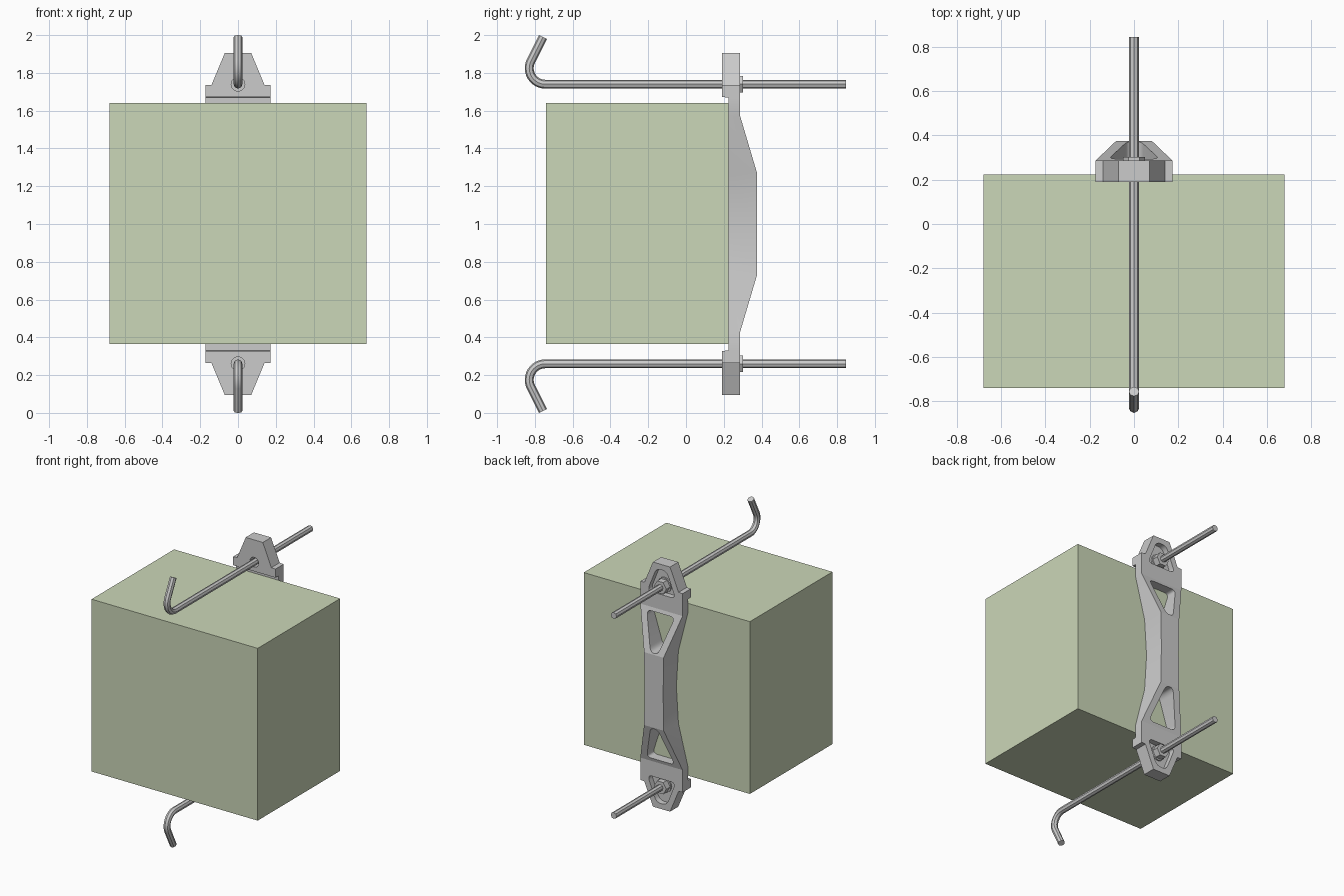
import bpy, bmesh
from math import radians, sin, cos, pi
from mathutils import Vector

if "Cube" in bpy.data.objects:
    bpy.data.objects.remove(bpy.data.objects["Cube"])


def mesh_object(name, bm):
    bmesh.ops.recalc_face_normals(bm, faces=bm.faces)
    me = bpy.data.meshes.new(name)
    bm.to_mesh(me)
    bm.free()
    ob = bpy.data.objects.new(name, me)
    bpy.context.collection.objects.link(ob)
    return ob


def select_only(ob):
    bpy.ops.object.select_all(action='DESELECT')
    ob.select_set(True)
    bpy.context.view_layer.objects.active = ob


def smooth(ob, deg):
    select_only(ob)
    bpy.ops.object.shade_smooth_by_angle(angle=radians(deg))


def flip(pts):
    return [(x, 2 - z) for x, z in pts]


def circle(z, r, n):
    return [(r * cos(2 * pi * i / n), z + r * sin(2 * pi * i / n)) for i in range(n)]


def rounded(pts, r, seg=9):
    # replace each corner with a short curve
    out = []
    for i, p in enumerate(pts):
        p = Vector(p)
        a = Vector(pts[i - 1]) - p
        b = Vector(pts[(i + 1) % len(pts)]) - p
        a = p + a.normalized() * min(r, a.length * 0.45)
        b = p + b.normalized() * min(r, b.length * 0.45)
        for k in range(seg + 1):
            t = k / seg
            out.append(tuple(a * (1 - t) ** 2 + p * 2 * t * (1 - t) + b * t * t))
    return out


def prism(bm, pts, y0, y1):
    # x-z outline extruded along y
    rings = [[bm.verts.new((x, y, z)) for x, z in pts] for y in (y0, y1)]
    n = len(pts)
    bm.faces.new(rings[0])
    bm.faces.new(rings[1])
    for i in range(n):
        j = (i + 1) % n
        bm.faces.new((rings[0][i], rings[0][j], rings[1][j], rings[1][i]))


def cut(ob, shapes):
    bm = bmesh.new()
    for pts, y0, y1 in shapes:
        prism(bm, pts, y0, y1)
        prism(bm, flip(pts), y0, y1)
    cutter = mesh_object("cutter", bm)
    cutter.hide_render = True
    mod = ob.modifiers.new("cut", 'BOOLEAN')
    mod.operation, mod.solver, mod.object = 'DIFFERENCE', 'EXACT', cutter
    select_only(ob)
    bpy.ops.object.modifier_apply(modifier=mod.name)
    bpy.data.objects.remove(cutter)


# Timber block
bm = bmesh.new()
bmesh.ops.create_cube(bm, size=1)
bmesh.ops.scale(bm, vec=(1.36, 0.965, 1.275), verts=bm.verts)
bmesh.ops.translate(bm, vec=(0, -0.2585, 1.0025), verts=bm.verts)
block = mesh_object("block", bm)
mat = bpy.data.materials.new("block_green")
mat.diffuse_color = (0.6, 0.68, 0.48, 0.6)
mat.use_nodes = True
mat.node_tree.nodes["Principled BSDF"].inputs["Base Color"].default_value = mat.diffuse_color
block.data.materials.append(mat)

# Clamp bar: stacked sections (z, front y, back y, front half width, back half width)
half = [
    (1.905, 0.19, 0.287, 0.07, 0.07),
    (1.737, 0.19, 0.287, 0.14, 0.14),
    (1.735, 0.19, 0.287, 0.173, 0.173),
    (1.672, 0.19, 0.287, 0.173, 0.173),
    (1.67, 0.224, 0.287, 0.173, 0.173),
    (1.57, 0.224, 0.287, 0.173, 0.173),
    (1.27, 0.224, 0.376, 0.095, 0.08),
]
sections = half + [(1.0, 0.224, 0.376, 0.078, 0.076)] + [(2 - s[0],) + s[1:] for s in reversed(half)]
bm = bmesh.new()
rings = [[bm.verts.new(c) for c in ((-wf, yf, z), (wf, yf, z), (wb, yb, z), (-wb, yb, z))]
         for z, yf, yb, wf, wb in sections]
bm.faces.new(rings[0])
bm.faces.new(rings[-1])
for a, b in zip(rings, rings[1:]):
    for i in range(4):
        j = (i + 1) % 4
        bm.faces.new((a[i], a[j], b[j], b[i]))
bar = mesh_object("clamp_bar", bm)

# Pockets round the nuts, triangular slots, then rod holes
pocket = rounded([(-0.042, 1.865), (0.042, 1.865), (0.115, 1.682), (-0.115, 1.682)], 0.04)
slot = rounded([(-0.115, 1.545), (0.115, 1.545), (0.03, 1.28), (-0.03, 1.28)], 0.04)
cut(bar, [(pocket, 0.245, 0.5), (slot, 0.1, 0.5)])
cut(bar, [(circle(1.74, 0.036, 24), 0.1, 0.4)])
smooth(bar, 16)

# Hooked rods and hex nuts, top and bottom
for side in ("top", "bottom"):
    path = [(0.846, 1.74), (-0.745, 1.74)]
    for k in range(1, 13):
        a = radians(117 * k / 12)
        path.append((-0.745 - 0.085 * sin(a), 1.825 - 0.085 * cos(a)))
    path.append((-0.757, 1.99))
    if side == "bottom":
        path = flip(path)
    cu = bpy.data.curves.new(side + "_rod", 'CURVE')
    cu.dimensions = '3D'
    cu.bevel_depth = 0.0235
    cu.bevel_resolution = 2
    cu.use_fill_caps = True
    sp = cu.splines.new('POLY')
    sp.points.add(len(path) - 1)
    for p, (y, z) in zip(sp.points, path):
        p.co = (0, y, z, 1)
    rod = bpy.data.objects.new(side + "_hook_rod", cu)
    bpy.context.collection.objects.link(rod)
    select_only(rod)
    bpy.ops.object.convert(target='MESH')
    smooth(bpy.context.object, 40)

    bm = bmesh.new()
    z = 1.74 if side == "top" else 0.26
    prism(bm, circle(z, 0.05, 6), 0.255, 0.302)
    prism(bm, circle(z, 0.055, 24), 0.243, 0.256)
    smooth(mesh_object(side + "_nut", bm), 30)
